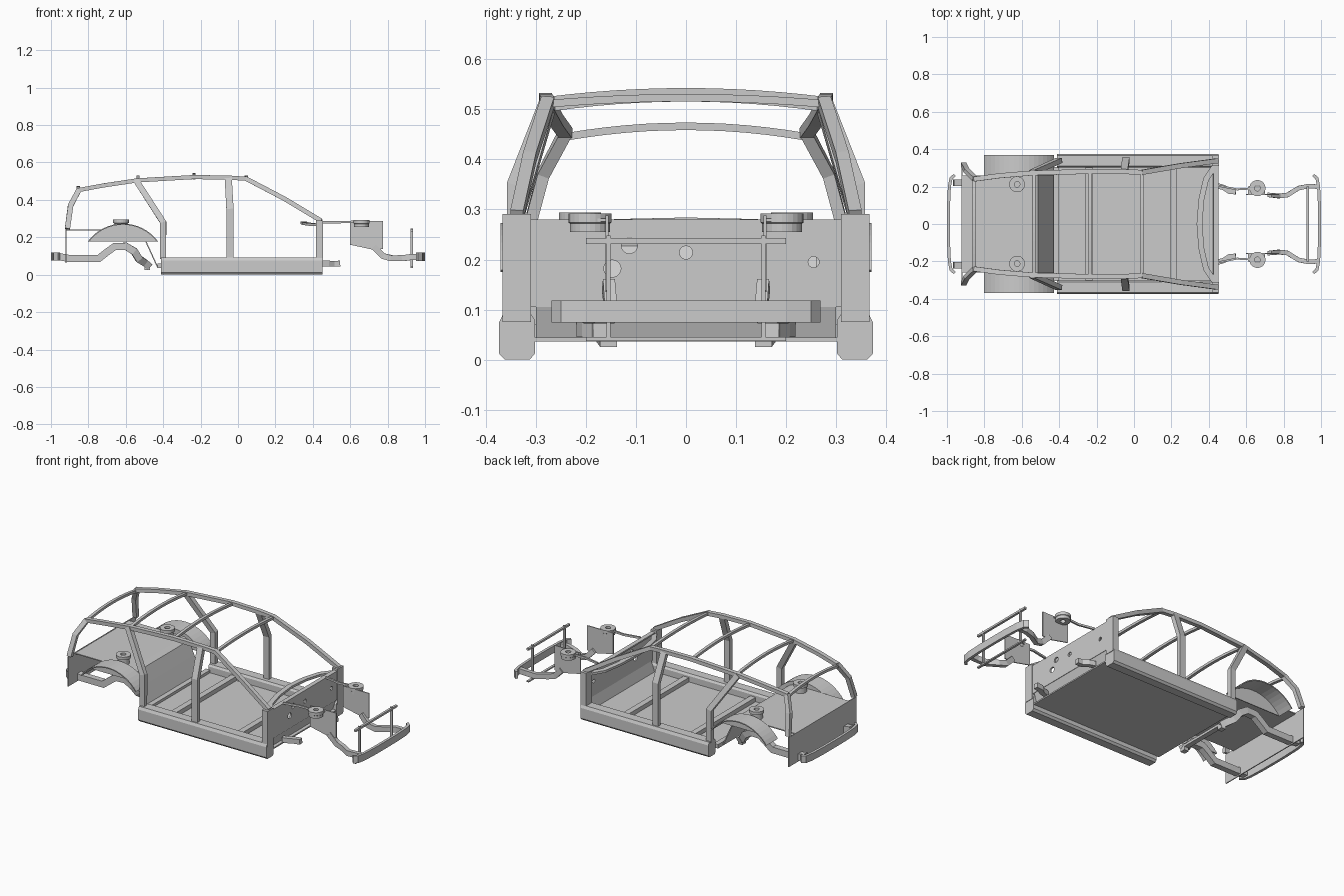
import bpy, bmesh, math
from mathutils import Vector


def finish(name, bm):
    bmesh.ops.recalc_face_normals(bm, faces=bm.faces)
    me = bpy.data.meshes.new(name)
    bm.to_mesh(me)
    bm.free()
    ob = bpy.data.objects.new(name, me)
    bpy.context.collection.objects.link(ob)
    return ob


# Sweep a rectangular section along a path; h is measured along "up", w across it
def bar(name, pts, w, h, up=(0, 1, 0)):
    pts, up = [Vector(p) for p in pts], Vector(up)
    bm, rings = bmesh.new(), []
    for i, p in enumerate(pts):
        a = (p - pts[i - 1]).normalized() if i else None
        b = (pts[i + 1] - p).normalized() if i < len(pts) - 1 else None
        t = ((a or b) + (b or a)).normalized()
        k = 1 / max(0.6, t.dot(b or a))
        s = t.cross(up).normalized()
        u = s.cross(t).normalized()
        s, u = s * w / 2 * k, u * h / 2
        rings.append([bm.verts.new(q) for q in (p + s + u, p - s + u, p - s - u, p + s - u)])
    for r, q in zip(rings, rings[1:]):
        for j in range(4):
            bm.faces.new((r[j], r[(j + 1) % 4], q[(j + 1) % 4], q[j]))
    bm.faces.new(rings[0])
    bm.faces.new(rings[-1])
    return finish(name, bm)


def pair(name, pts, w, h, up=(0, 1, 0)):
    for side, s in (("left", 1), ("right", -1)):
        bar(f"{name}_{side}", [(x, y * s, z) for x, y, z in pts], w, h, up)


# Extrude a closed outline given as 3D points
def prism(name, pts, vec):
    bm = bmesh.new()
    f = bm.faces.new([bm.verts.new(p) for p in pts])
    g = bmesh.ops.extrude_face_region(bm, geom=[f])
    bmesh.ops.translate(bm, vec=vec, verts=[v for v in g["geom"] if isinstance(v, bmesh.types.BMVert)])
    return finish(name, bm)


def box(name, x, y, z):
    return prism(name, [(x[0], y[0], z[0]), (x[1], y[0], z[0]), (x[1], y[1], z[0]), (x[0], y[1], z[0])],
                 (0, 0, z[1] - z[0]))


# Annular strut mount
def strut(name, x, y, z0, z1, ro, ri, rb):
    bm, n = bmesh.new(), 24
    prof = [(ri, z0), (rb, z0), (rb, z1 - 0.02), (ro, z1 - 0.018), (ro, z1), (ri, z1)]
    rings = [[bm.verts.new((x + r * math.cos(i * math.tau / n), y + r * math.sin(i * math.tau / n), z))
              for i in range(n)] for r, z in prof]
    for k in range(len(prof)):
        a, b = rings[k], rings[(k + 1) % len(prof)]
        for i in range(n):
            bm.faces.new((a[i], a[(i + 1) % n], b[(i + 1) % n], b[i]))
    return finish(name, bm)


# Floor pan, cross members and toe board
box("floor_pan", (-0.41, 0.45), (-0.305, 0.305), (0.036, 0.044))
for i, x in enumerate((0.21, -0.24)):
    box(f"floor_crossmember_{i}", (x - 0.018, x + 0.018), (-0.305, 0.305), (0.044, 0.07))
box("floor_rear_crossmember", (-0.43, -0.40), (-0.305, 0.305), (0.036, 0.06))
bar("toe_board", [(0.448, 0, 0.11), (0.425, 0, 0.042)], 0.006, 0.6)

# Firewall with round holes
wall = box("firewall", (0.443, 0.452), (-0.31, 0.31), (0.105, 0.28))
for i, (y, z, r) in enumerate(((-0.147, 0.182, 0.017), (-0.113, 0.228, 0.016), (0, 0.214, 0.013), (0.255, 0.195, 0.011))):
    n = 20
    cut = prism(f"hole_cutter_{i}", [(0.42, y + r * math.cos(k * math.tau / n), z + r * math.sin(k * math.tau / n))
                                     for k in range(n)], (0.06, 0, 0))
    cut.hide_render = True
    cut.hide_viewport = True
    m = wall.modifiers.new("hole", 'BOOLEAN')
    m.operation, m.object, m.solver = 'DIFFERENCE', cut, 'EXACT'
box("firewall_top_flange", (0.425, 0.45), (-0.31, 0.31), (0.271, 0.28))

# Sills and door posts
for side, s in (("left", 1), ("right", -1)):
    sec = [(0.302, 0.012), (0.312, 0), (0.362, 0), (0.373, 0.012), (0.373, 0.075), (0.365, 0.092), (0.31, 0.092), (0.302, 0.08)]
    prism(f"sill_{side}", [(-0.412, y * s, z) for y, z in sec], (0.864, 0, 0))
    box(f"front_post_{side}", (0.417, 0.455), sorted((0.31 * s, 0.366 * s)), (0.075, 0.291))

# Pillars and roof rails
pair("windscreen_pillar", [(0.445, 0.338, 0.288), (0.25, 0.312, 0.405), (0.04, 0.276, 0.515)], 0.024, 0.026)
pair("roof_rail", [(0.045, 0.276, 0.513), (-0.05, 0.28, 0.519), (-0.235, 0.281, 0.522), (-0.54, 0.273, 0.504),
                   (-0.72, 0.258, 0.477), (-0.855, 0.24, 0.452)], 0.022, 0.026)
pair("rear_pillar", [(-0.85, 0.24, 0.455), (-0.895, 0.285, 0.37), (-0.912, 0.318, 0.245)], 0.028, 0.024)
pair("middle_pillar", [(-0.052, 0.28, 0.515), (-0.043, 0.345, 0.35), (-0.043, 0.345, 0.085)], 0.038, 0.026)
pair("quarter_pillar", [(-0.545, 0.275, 0.505), (-0.40, 0.34, 0.28), (-0.40, 0.34, 0.085)], 0.032, 0.028)


# Arched roof bows
def bow(name, x, y, z, rise):
    bar(name, [(x, y * t / 6, z + rise * (1 - (t / 6) ** 2)) for t in range(-6, 7)], 0.018, 0.015, (0, 0, 1))


for name, x, y, z, rise in (("roof_bow_front", 0.045, 0.276, 0.511, 0.012), ("roof_bow_middle", -0.235, 0.28, 0.517, 0.018),
                            ("roof_bow_rear", -0.535, 0.273, 0.503, 0.02), ("tailgate_bow", -0.855, 0.24, 0.445, 0.021)):
    bow(name, x, y, z, rise)

# Cowl bar under the windscreen
cowl = [(0.432, 0.31, 0.266), (0.385, 0.24, 0.269), (0.36, 0.13, 0.274)]
bar("cowl_bar", cowl + [(0.35, 0, 0.277)] + [(x, -y, z) for x, y, z in cowl[::-1]], 0.03, 0.014, (0, 0, 1))

# Rear deck, sloping seat panel and tail panel
bar("rear_deck", [(-0.918, 0, 0.238), (-0.545, 0, 0.238), (-0.515, 0, 0.225), (-0.48, 0, 0.15), (-0.43, 0, 0.04)], 0.006, 0.52)
box("tail_panel", (-0.922, -0.916), (-0.325, 0.325), (0.062, 0.243))

# Rear wheel arches
arc = [(-0.615 + 0.23 * math.sin(math.radians(a)), 0.04 + 0.23 * math.cos(math.radians(a)))
       for a in [-53.5 + 107 * k / 16 for k in range(17)]]
pair("wheel_arch", [(x, 0.315, z) for x, z in arc], 0.006, 0.11)
for side, s in (("left", 1), ("right", -1)):
    prism(f"arch_inner_wall_{side}", [(x, 0.26 * s, z) for x, z in arc], (0, 0.005 * s, 0))
    strut(f"rear_strut_mount_{side}", -0.625, 0.212 * s, 0.238, 0.294, 0.042, 0.015, 0.034)
    strut(f"front_strut_mount_{side}", 0.66, 0.192 * s, 0.255, 0.292, 0.043, 0.015, 0.04)

# Rear chassis rails kicked up over the axle
pair("rear_rail", [(-0.965, 0.22, 0.098), (-0.90, 0.22, 0.086), (-0.745, 0.22, 0.086), (-0.695, 0.22, 0.125), (-0.66, 0.22, 0.15),
                   (-0.60, 0.22, 0.152), (-0.555, 0.215, 0.125), (-0.53, 0.2, 0.085), (-0.50, 0.17, 0.065), (-0.475, 0.155, 0.045)],
     0.038, 0.036)
box("rear_axle_tie", (-0.5, -0.47), (-0.155, 0.155), (0.045, 0.06))
for side, s in (("left", 1), ("right", -1)):
    box(f"rear_rail_foot_{side}", (-0.50, -0.47), sorted((0.138 * s, 0.172 * s)), (0.025, 0.055))

# Front rails, inner wing panels and braces
pair("front_rail", [(0.725, 0.155, 0.15), (0.775, 0.15, 0.1), (0.82, 0.155, 0.088), (0.88, 0.192, 0.088),
                    (0.93, 0.202, 0.095), (0.98, 0.2, 0.096)], 0.024, 0.032, (0, 0, 1))
pair("front_rail_stub", [(0.445, 0.205, 0.06), (0.48, 0.195, 0.06), (0.51, 0.175, 0.058), (0.545, 0.172, 0.06)],
     0.028, 0.03, (0, 0, 1))
pair("strut_brace", [(0.45, 0.205, 0.281), (0.55, 0.185, 0.281), (0.63, 0.19, 0.283)], 0.01, 0.012, (0, 0, 1))
for side, s in (("left", 1), ("right", -1)):
    prism(f"inner_wing_{side}", [(x, 0.155 * s, z) for x, z in
                                 ((0.6, 0.288), (0.775, 0.288), (0.775, 0.138), (0.73, 0.132), (0.6, 0.16))], (0, 0.006 * s, 0))
    box(f"inner_wing_flange_{side}", (0.61, 0.70), sorted((0.155 * s, 0.2 * s)), (0.276, 0.282))

# Bumper beams
for name, s, z in (("front_bumper_beam", 1, 0.096), ("rear_bumper_beam", -1, 0.097)):
    side = [(0.958 * s, 0.262, z), (0.978 * s, 0.245, z), (0.987 * s, 0.2, z), (0.9915 * s, 0.1, z)]
    bar(name, side + [(0.992 * s, 0, z)] + [(x, -y, q) for x, y, q in side[::-1]], 0.016, 0.044, (0, 0, 1))

# Radiator frame
box("radiator_top_bar", (0.921, 0.935), (-0.2, 0.2), (0.231, 0.243))
box("radiator_low_bar", (0.921, 0.935), (-0.2, 0.2), (0.037, 0.045))
pair("radiator_post", [(0.928, 0.155, 0.04), (0.928, 0.155, 0.248)], 0.014, 0.008)
